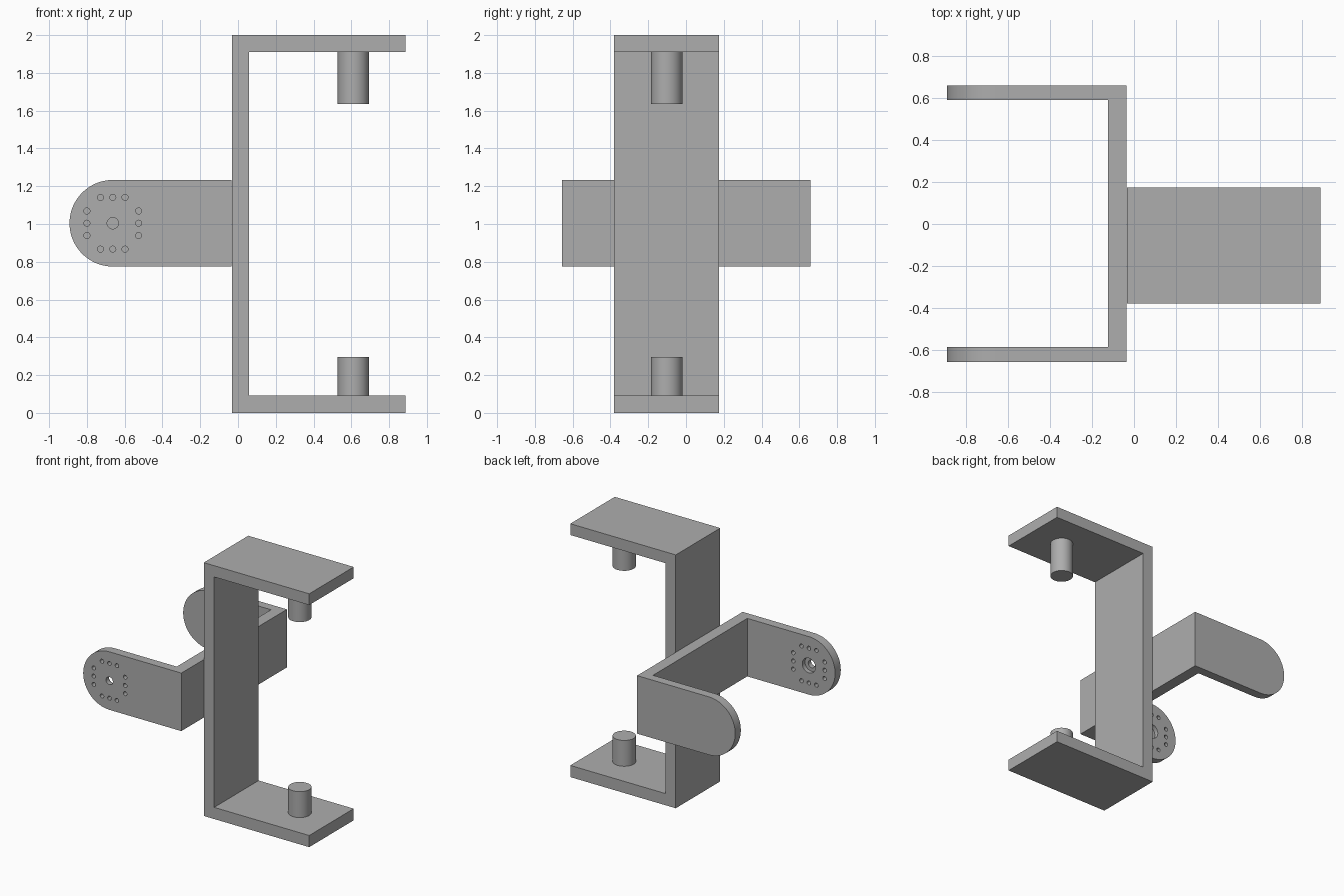
import bpy, bmesh, math
from mathutils import Matrix, Vector

if "Cube" in bpy.data.objects:
    bpy.data.objects.remove(bpy.data.objects["Cube"])

grey = bpy.data.materials.new("plain_grey")
grey.diffuse_color = (0.42, 0.42, 0.42, 1)
grey.use_nodes = True
grey.node_tree.nodes["Principled BSDF"].inputs["Base Color"].default_value = grey.diffuse_color


def new_object(name, bm):
    bmesh.ops.recalc_face_normals(bm, faces=bm.faces)
    mesh = bpy.data.meshes.new(name)
    bm.to_mesh(mesh)
    bm.free()
    mesh.materials.append(grey)
    ob = bpy.data.objects.new(name, mesh)
    bpy.context.collection.objects.link(ob)
    return ob


def prism(name, outline, axis, lo, hi):
    """Extrude an outline: (x, z) points along y, or (x, y) points along z."""
    bm = bmesh.new()
    place = (lambda a, b: (a, lo, b)) if axis == 'Y' else (lambda a, b: (a, b, lo))
    face = bm.faces.new([bm.verts.new(place(a, b)) for a, b in outline])
    out = bmesh.ops.extrude_face_region(bm, geom=[face])
    step = Vector((0, hi - lo, 0)) if axis == 'Y' else Vector((0, 0, hi - lo))
    bmesh.ops.translate(bm, vec=step,
                        verts=[v for v in out['geom'] if isinstance(v, bmesh.types.BMVert)])
    return new_object(name, bm)


def cylinders(name, items, turn=Matrix()):
    """Cylinders given as (centre, radius, length, segments), along z before turning."""
    bm = bmesh.new()
    for centre, r, length, seg in items:
        bmesh.ops.create_cone(bm, cap_ends=True, segments=seg, radius1=r, radius2=r,
                              depth=length, matrix=Matrix.Translation(centre) @ turn)
    return new_object(name, bm)


def cut(ob, cutter, operation):
    cutter.hide_render = True
    mod = ob.modifiers.new(cutter.name, 'BOOLEAN')
    mod.operation, mod.solver, mod.object = operation, 'EXACT', cutter
    bpy.context.view_layer.objects.active = ob
    bpy.ops.object.modifier_apply(modifier=mod.name)
    bpy.data.objects.remove(cutter)


def smooth(ob):
    bpy.ops.object.select_all(action='DESELECT')
    ob.select_set(True)
    bpy.context.view_layer.objects.active = ob
    bpy.ops.object.shade_smooth_by_angle(angle=math.radians(30))


# Tall C-shaped bracket
prism("tall_bracket", [(-0.033, 0), (0.888, 0), (0.888, 0.092), (0.058, 0.092),
                       (0.058, 1.911), (0.888, 1.911), (0.888, 2), (-0.033, 2)],
      'Y', -0.38, 0.175)

# Pegs on the two flanges
for name, lo, hi in (("lower_peg", 0.09, 0.296), ("upper_peg", 1.635, 1.913)):
    smooth(cylinders(name, [((0.611, -0.102, (lo + hi) / 2), 0.083, hi - lo, 48)]))

# Small U-shaped bracket, its arms rounded at the ends
cx, cz, r = -0.663, 1.004, 0.229
fork = prism("arm_bracket", [(-0.9, -0.657), (-0.035, -0.657), (-0.035, 0.66), (-0.9, 0.66),
                             (-0.9, 0.59), (-0.125, 0.59), (-0.125, -0.586), (-0.9, -0.586)],
             'Z', cz - 0.4, cz + 0.4)
arc = [math.pi * (0.5 + i / 32) for i in range(33)]
side = [(cx + r * math.cos(a), cz + r * math.sin(a)) for a in arc]
cut(fork, prism("arm_outline", side + [(0.1, cz - r), (0.1, cz + r)], 'Y', -1, 1), 'INTERSECT')

# Screw holes through the front arm, with a wider bore on its inner face
turn = Matrix.Rotation(math.pi / 2, 4, 'X')
spots = [(s * 0.137, k * 0.065) for s in (-1, 1) for k in (-1, 0, 1)]
spots += [(z, x) for x, z in spots]
holes = [((cx + x, -0.62, cz + z), 0.016, 0.2, 16) for x, z in spots]
holes.append(((cx, -0.62, cz), 0.03, 0.2, 24))
cut(fork, cylinders("screw_holes", holes, turn), 'DIFFERENCE')
cut(fork, cylinders("centre_bore", [((cx, -0.57, cz), 0.058, 0.1, 32)], turn), 'DIFFERENCE')
smooth(fork)
